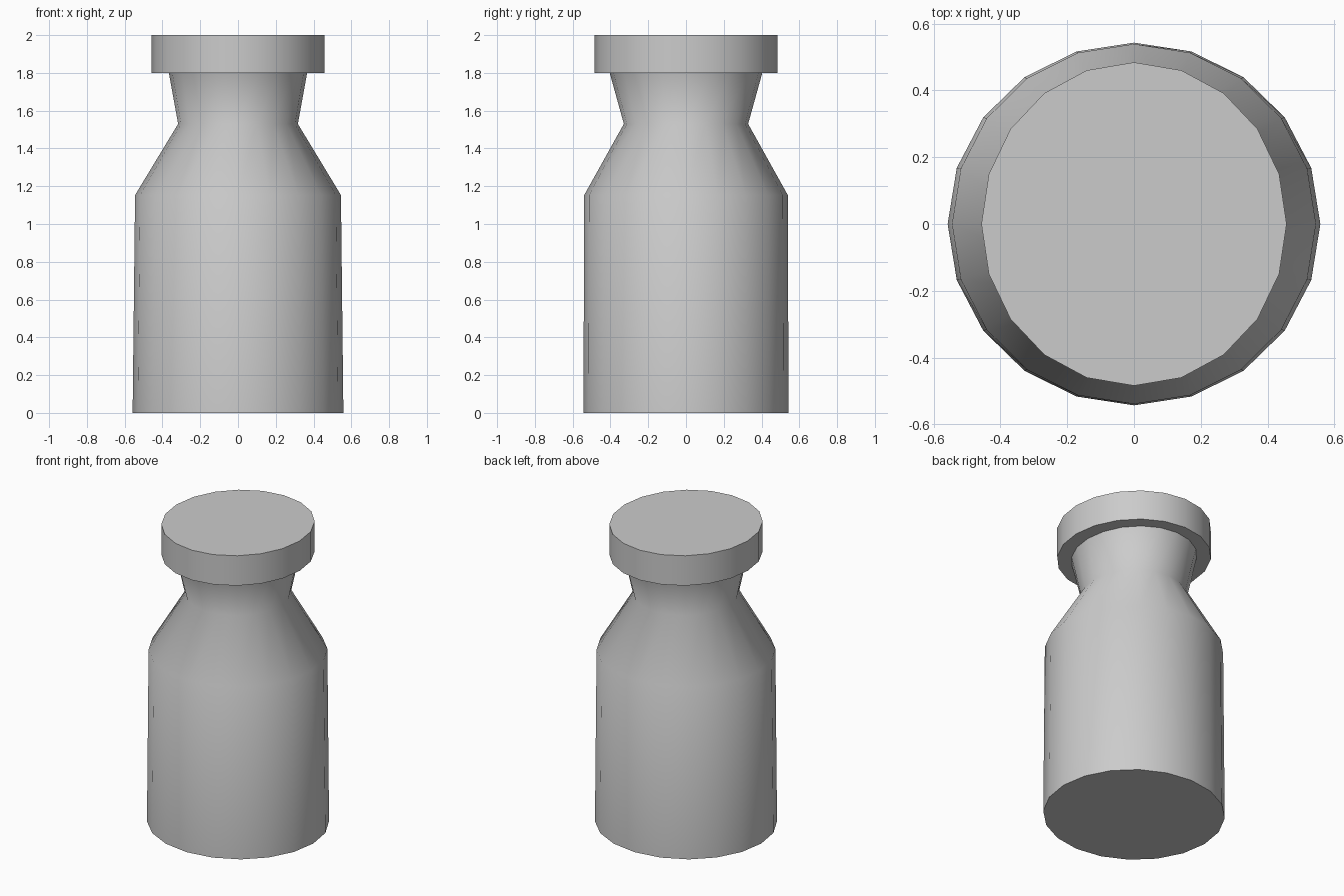
import bpy, bmesh
from math import cos, sin, pi, radians

if "Cube" in bpy.data.objects:
    bpy.data.objects.remove(bpy.data.objects["Cube"])

SIDES = 20


def turned(name, rings):
    """Closed, slightly oval turned solid from (z, x radius, y radius) rings."""
    bm = bmesh.new()
    loops = [[bm.verts.new((rx * cos(2 * pi * i / SIDES), ry * sin(2 * pi * i / SIDES), z))
              for i in range(SIDES)] for z, rx, ry in rings]
    for a, b in zip(loops, loops[1:]):
        for i in range(SIDES):
            j = (i + 1) % SIDES
            bm.faces.new((a[i], a[j], b[j], b[i]))
    bm.faces.new(loops[0][::-1])
    bm.faces.new(loops[-1])
    mesh = bpy.data.meshes.new(name)
    bm.to_mesh(mesh)
    bm.free()
    obj = bpy.data.objects.new(name, mesh)
    bpy.context.collection.objects.link(obj)
    bpy.ops.object.select_all(action='DESELECT')
    obj.select_set(True)
    bpy.context.view_layer.objects.active = obj
    bpy.ops.object.shade_smooth_by_angle(angle=radians(55))
    return obj


# Body with shoulder and flared neck
turned("bottle_body", [(0, 0.558, 0.543), (1.153, 0.545, 0.539),
                       (1.53, 0.317, 0.329), (1.8, 0.366, 0.404)])

# Flat disc lid
turned("lid", [(1.8, 0.457, 0.484), (2.0, 0.457, 0.484)])
